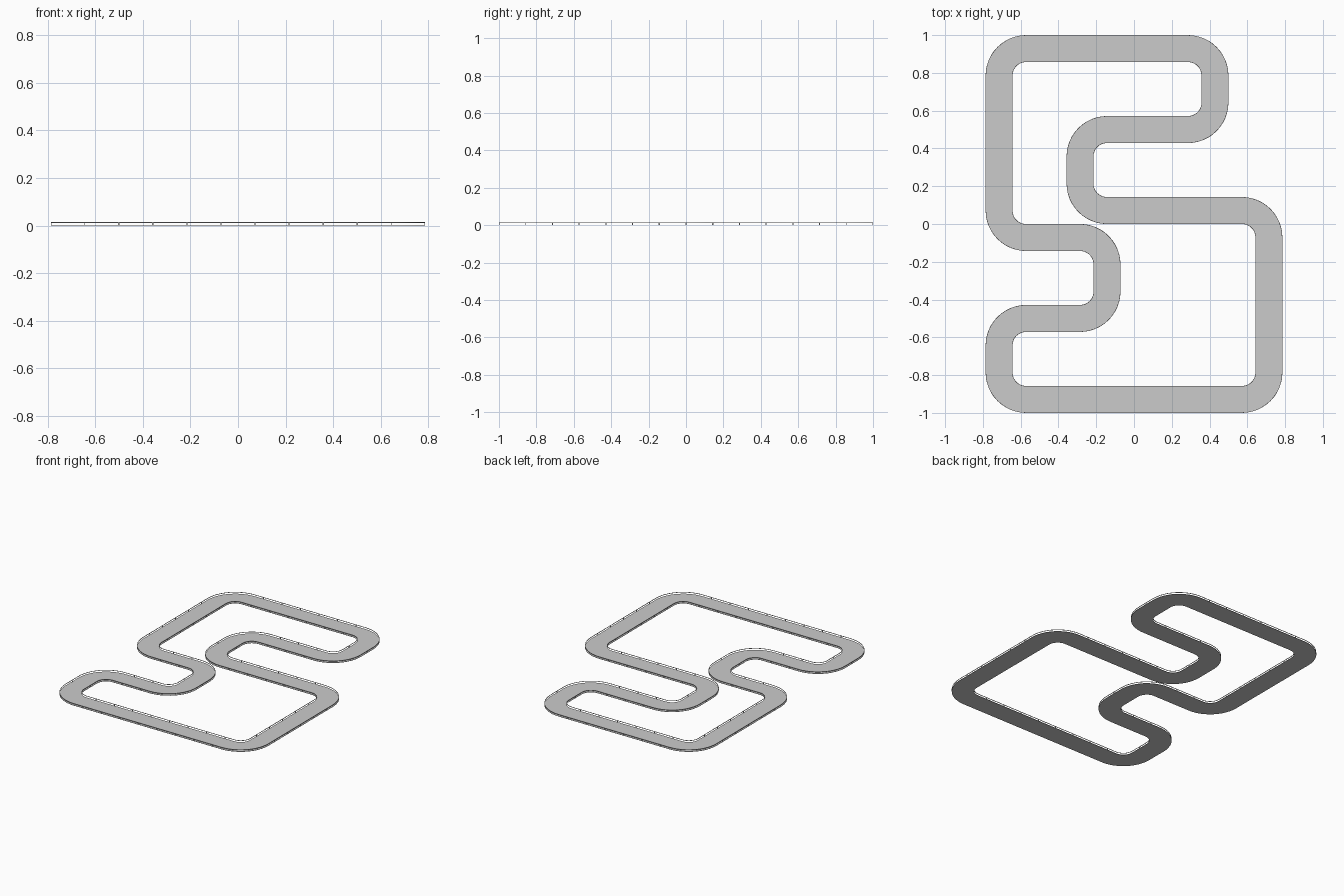
import bpy, bmesh, math
from mathutils import Vector, Matrix

if "Cube" in bpy.data.objects:
    bpy.data.objects.remove(bpy.data.objects["Cube"])

U = 1 / 7            # road width, also the straight tile length
ARC_STEPS = 12
RAIL_T = 0.003       # guard rail thickness

# Centreline corners in tile units; every corner is an arc of radius 1
corners = [Vector(p) for p in [
    (-5, 6.5), (3, 6.5), (3, 3.5), (-2, 3.5), (-2, 0.5), (5, 0.5),
    (5, -6.5), (-5, -6.5), (-5, -3.5), (-1, -3.5), (-1, -0.5), (-5, -0.5)]]

path = []            # (point, left normal) along the rounded centreline
posts = []           # (point, left normal) at the middle of each straight tile
for i, c in enumerate(corners):
    d0 = (c - corners[i - 1]).normalized()
    nxt = corners[(i + 1) % len(corners)]
    d1 = (nxt - c).normalized()
    centre = c - d0 + d1
    for k in range(ARC_STEPS + 1):
        a = math.pi / 2 * k / ARC_STEPS
        p = centre - d1 * math.cos(a) + d0 * math.sin(a)
        t = d0 * math.cos(a) + d1 * math.sin(a)
        path.append((p * U, Vector((-t.y, t.x))))
    n = Vector((-d1.y, d1.x))
    for k in range(round((nxt - c).length) - 2):
        posts.append(((c + d1 * (1.5 + k)) * U, n))


def finish(name, bm):
    bmesh.ops.recalc_face_normals(bm, faces=bm.faces)
    me = bpy.data.meshes.new(name)
    bm.to_mesh(me)
    bm.free()
    ob = bpy.data.objects.new(name, me)
    bpy.context.collection.objects.link(ob)
    bpy.ops.object.select_all(action='DESELECT')
    ob.select_set(True)
    bpy.context.view_layer.objects.active = ob
    bpy.ops.object.shade_smooth_by_angle(angle=math.radians(30))
    return ob


def sweep(name, a, b, z0, z1):
    """Sweep a rectangle (side offsets a..b, heights z0..z1) round the loop."""
    bm = bmesh.new()
    rings = [[bm.verts.new((*(p + n * o), z))
              for o, z in ((a, z0), (b, z0), (b, z1), (a, z1))] for p, n in path]
    for i, r in enumerate(rings):
        q = rings[i - 1]
        for j in range(4):
            k = (j + 1) % 4
            bm.faces.new((q[j], q[k], r[k], r[j]))
    return finish(name, bm)


# Road surface
sweep("road", -U / 2, U / 2, 0, 0.002)

# Guard rails and their posts on both sides
for side, label in ((1, "left"), (-1, "right")):
    edge = side * U / 2
    sweep(label + "_rail", edge - side * RAIL_T, edge, 0.0115, 0.0145)
    bm = bmesh.new()
    for p, n in posts:
        pos = p + n * (edge - side * RAIL_T / 2)
        m = (Matrix.Translation((*pos, 0.0065))
             @ Matrix.Rotation(math.atan2(n.y, n.x), 4, 'Z')
             @ Matrix.Diagonal((RAIL_T * 0.8, 0.006, 0.013, 1)))
        bmesh.ops.create_cube(bm, size=1, matrix=m)
    finish(label + "_rail_posts", bm)
